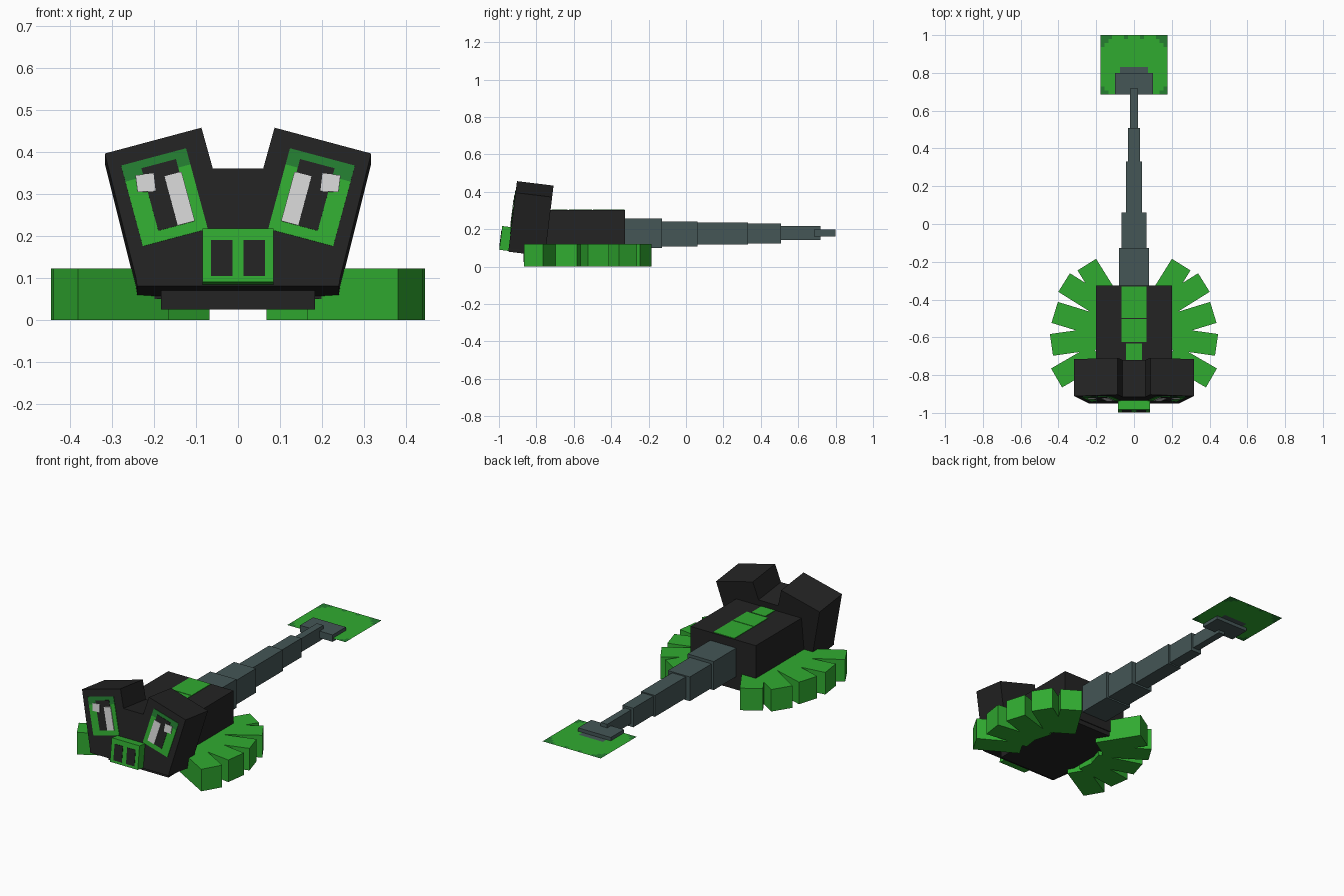
import bpy, bmesh, math
from mathutils import Matrix, Vector

if "Cube" in bpy.data.objects:
    bpy.data.objects.remove(bpy.data.objects["Cube"])


def material(name, rgb):
    m = bpy.data.materials.new(name)
    m.diffuse_color = (*rgb, 1)
    m.use_nodes = True
    m.node_tree.nodes["Principled BSDF"].inputs["Base Color"].default_value = m.diffuse_color
    return m


GREEN = material("leaf green", (0.03, 0.41, 0.03))
DARK = material("dark green", (0.018, 0.21, 0.03))
BLACK = material("charcoal", (0.017, 0.017, 0.017))
GREY = material("slate grey", (0.058, 0.093, 0.093))
WHITE = material("pale grey", (0.65, 0.65, 0.65))


def finish(name, bm, *mats):
    bmesh.ops.recalc_face_normals(bm, faces=bm.faces)
    me = bpy.data.meshes.new(name)
    bm.to_mesh(me)
    bm.free()
    for m in mats:
        me.materials.append(m)
    ob = bpy.data.objects.new(name, me)
    bpy.context.collection.objects.link(ob)
    return ob


def box(name, mat, x, y, z, matrix=Matrix()):
    """Box spanning the given (low, high) ranges."""
    bm = bmesh.new()
    bmesh.ops.create_cube(bm, size=1)
    for v in bm.verts:
        v.co = matrix @ Vector([(a + b) / 2 + c * (b - a)
                                for (a, b), c in zip((x, y, z), v.co)])
    return finish(name, bm, mat)


# Tilted head space: x, depth from the face, height from the chin
HEAD = Matrix.Translation((0, -0.95, 0.08)) @ Matrix.Rotation(math.radians(-7), 4, 'X')


def prism(name, mat, pts, front, back):
    """Outline in head space, extruded along the depth."""
    bm = bmesh.new()
    face = bm.faces.new([bm.verts.new((x, front, h)) for x, h in pts])
    new = bmesh.ops.extrude_face_region(bm, geom=[face])["geom"]
    for v in new:
        if isinstance(v, bmesh.types.BMVert):
            v.co.y = back
    bm.transform(HEAD)
    return finish(name, bm, mat)


# Head with two raised eye blocks
half = [(0.24, 0), (0.243, 0.02), (0.317, 0.318), (0.087, 0.38), (0.06, 0.282)]
prism("head", BLACK, half + [(-x, h) for x, h in reversed(half)], 0, 0.197)


# Eyes: layered thin plates, turned with the eye blocks
def eye_rect(s, u0, u1, v0, v1):
    c, k = math.cos(math.radians(15)), math.sin(math.radians(15))
    return [(s * (0.175 - c * u + k * v), 0.213 + k * u + c * v)
            for u, v in ((u0, v0), (u1, v0), (u1, v1), (u0, v1))]


for s, side in ((-1, "left"), (1, "right")):
    prism(side + "_eye_frame", GREEN, eye_rect(s, -0.08, 0.08, -0.1, 0.06), -0.003, 0.002)
    prism(side + "_eye_brow", DARK, eye_rect(s, -0.08, 0.08, 0.06, 0.1), -0.003, 0.002)
    prism(side + "_eye_dark", BLACK, eye_rect(s, -0.035, 0.05, -0.074, 0.081), -0.005, 0.002)
    prism(side + "_eye_shine", WHITE, eye_rect(s, 0.013, 0.055, -0.074, 0.048), -0.007, 0.002)
    spot = [(0.239, 0.225), (0.196, 0.227), (0.201, 0.27), (0.244, 0.265)]
    prism(side + "_eye_spot", WHITE, [(s * x, h) for x, h in spot], -0.007, 0.002)

# Snout and nostrils
box("snout", GREEN, (-0.085, 0.085), (-0.049, 0.01), (0.004, 0.132), HEAD)
for s, side in ((-1, "left"), (1, "right")):
    box(side + "_nostril", BLACK, sorted((s * 0.013, s * 0.064)),
        (-0.051, -0.045), (0.018, 0.105), HEAD)

# Body, belly and back stripe
box("body", BLACK, (-0.2, 0.2), (-0.76, -0.325), (0.05, 0.303))
box("belly", BLACK, (-0.183, 0.183), (-0.87, -0.33), (0.025, 0.1))
for i, (w, y0, y1) in enumerate(((0.065, -0.498, -0.33), (0.065, -0.625, -0.502),
                                 (0.042, -0.72, -0.633))):
    box(f"back_stripe_{i + 1}", GREEN, (-w, w), (y0, y1), (0.3, 0.306))

# Fanned legs: outer end centre and direction angle
LEGS = [(0.25, -0.215, 58), (0.37, -0.31, 32), (0.42, -0.468, 17),
        (0.437, -0.64, -8), (0.41, -0.815, -30)]
for s, side in ((-1, "left"), (1, "right")):
    for i, (x, y, a) in enumerate(LEGS):
        m = (Matrix.Diagonal((s, 1, 1, 1)) @ Matrix.Translation((x, y, 0))
             @ Matrix.Rotation(math.radians(a), 4, 'Z'))
        box(f"{side}_leg_{i + 1}", GREEN, (-0.25, 0), (-0.058, 0.058), (0, 0.122), m)

# Tapering tail: half width, start, end, bottom, top
TAIL = [(0.08, -0.33, -0.128, 0.1, 0.258), (0.067, -0.13, 0.062, 0.108, 0.242),
        (0.042, 0.06, 0.332, 0.118, 0.236), (0.033, 0.33, 0.508, 0.125, 0.23),
        (0.02, 0.5, 0.718, 0.143, 0.218)]
for i, (w, y0, y1, z0, z1) in enumerate(TAIL):
    box(f"tail_segment_{i + 1}", GREY, (-w, w), (y0, y1), (z0, z1))
box("tail_mount", GREY, (-0.1, 0.1), (0.685, 0.8), (0.16, 0.198))

# Thin tail fan with stepped dark corners and a grey root
NX, NY = 17, 15
bm = bmesh.new()
grid = [[bm.verts.new((-0.178 + 0.356 * i / NX, 0.685 + 0.315 * j / NY, 0.179))
         for i in range(NX + 1)] for j in range(NY + 1)]
for j in range(NY):
    for i in range(NX):
        f = bm.faces.new((grid[j][i], grid[j][i + 1], grid[j + 1][i + 1], grid[j + 1][i]))
        edge, top = min(i, NX - 1 - i), NY - 1 - j
        c = f.calc_center_median()
        if abs(c.x) < 0.066 and c.y < 0.84:
            f.material_index = 2
        elif edge + top <= 2 or edge + j <= 1 or (top == 0 and edge == 6):
            f.material_index = 1
finish("tail_fan", bm, GREEN, DARK, GREY)
